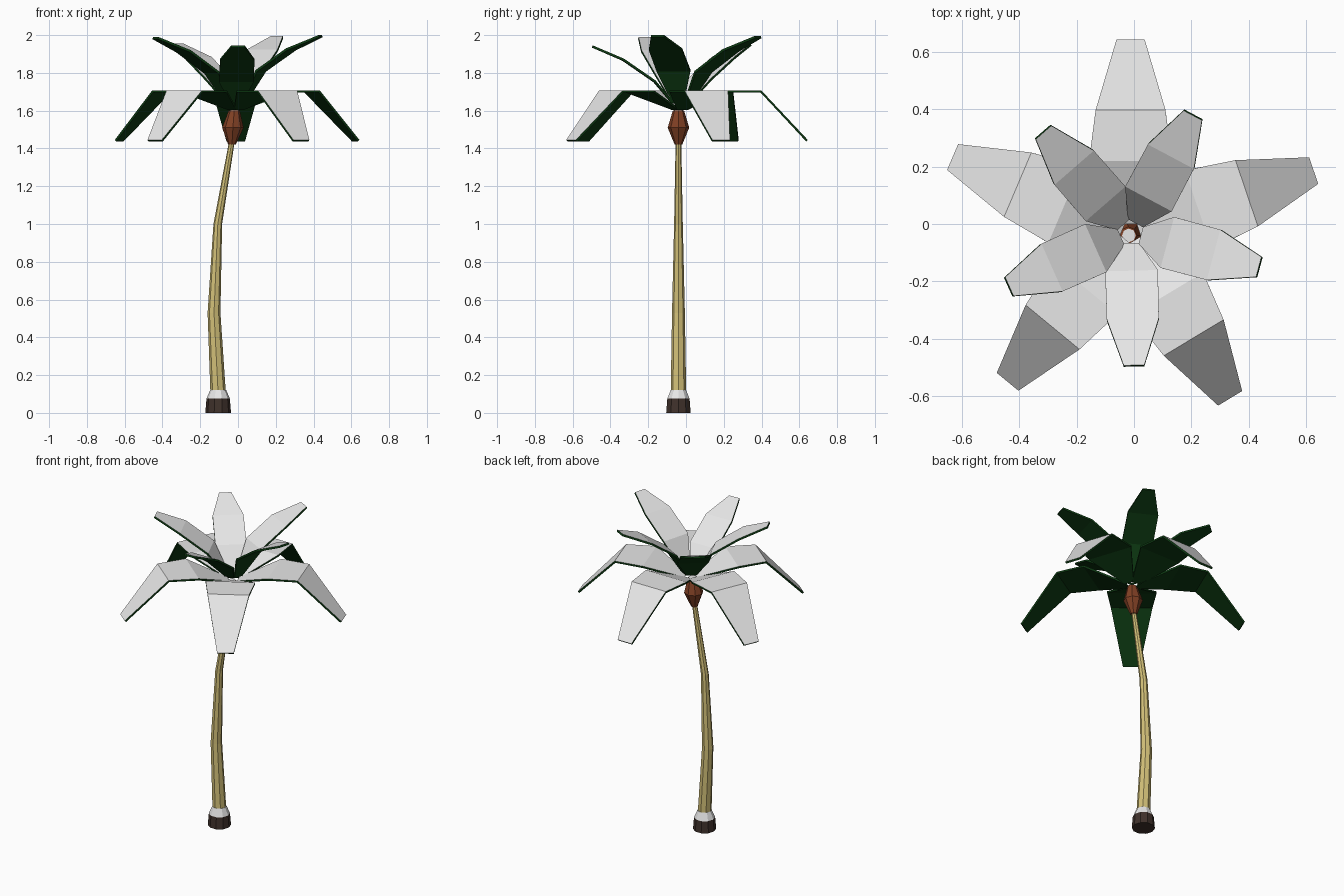
import bpy
import bmesh
from math import cos, sin, radians, tau
from mathutils import Vector

cube = bpy.data.objects.get("Cube")
if cube:
    bpy.data.objects.remove(cube)


def material(name, rgb):
    m = bpy.data.materials.new(name)
    m.use_nodes = True
    m.diffuse_color = (*rgb, 1)
    m.node_tree.nodes["Principled BSDF"].inputs["Base Color"].default_value = (*rgb, 1)
    return m


white = material("white", (0.8, 0.8, 0.8))
green = material("dark green", (0.004, 0.042, 0.006))
straw = material("straw", (0.65, 0.53, 0.19))
rust = material("rust brown", (0.22, 0.052, 0.018))
soil = material("dark brown", (0.05, 0.031, 0.024))


def add_object(name, bm, mats):
    mesh = bpy.data.meshes.new(name)
    bm.to_mesh(mesh)
    bm.free()
    for m in mats:
        mesh.materials.append(m)
    obj = bpy.data.objects.new(name, mesh)
    bpy.context.scene.collection.objects.link(obj)
    return obj


def stacked_rings(name, rings, sides, mats, y=-0.04):
    """Faceted tube through horizontal rings given as (x, z, radius)."""
    bm = bmesh.new()
    loops = []
    for x, z, r in rings:
        loops.append([bm.verts.new((x + r * cos(tau * k / sides),
                                    y + r * sin(tau * k / sides), z))
                      for k in range(sides)])
    for a, b in zip(loops, loops[1:]):
        for k in range(sides):
            n = (k + 1) % sides
            bm.faces.new((a[k], a[n], b[n], b[k]))
    bm.faces.new(loops[0][::-1])
    bm.faces.new(loops[-1])
    return add_object(name, bm, mats)


def leaf(name, angle, sections):
    """Folded leaf through (radius, height, half width); pale above, green below."""
    out = Vector((cos(radians(angle)), sin(radians(angle)), 0))
    side = Vector((-out.y, out.x, 0))
    hub = Vector((-0.012, -0.03, 0))
    bm = bmesh.new()
    rows = []
    for r, z, w in sections:
        mid = hub + out * r + Vector((0, 0, z))
        rows.append((bm.verts.new(mid - side * w), bm.verts.new(mid + side * w)))
    for a, b in zip(rows, rows[1:]):
        bm.faces.new((a[0], b[0], b[1], a[1]))
    obj = add_object(name, bm, (white, green))
    solid = obj.modifiers.new("thickness", 'SOLIDIFY')
    solid.thickness = 0.012
    solid.offset = -1
    solid.material_offset = 1
    solid.material_offset_rim = 1


# Trunk and its foot
stacked_rings("trunk", [(-0.105, 0.1, 0.041), (-0.127, 0.53, 0.034),
                        (-0.107, 1.0, 0.023), (-0.032, 1.44, 0.015)], 8, [straw])
foot = stacked_rings("trunk_foot", [(-0.105, 0, 0.068), (-0.105, 0.075, 0.062),
                                    (-0.105, 0.122, 0.042)], 10, [soil, white])
for f in foot.data.polygons:
    f.material_index = int(f.center.z > 0.08)

# Bud under the crown, with a pale top
bud = stacked_rings("crown_bud", [(-0.032, 1.42, 0.02), (-0.027, 1.51, 0.057),
                                  (-0.02, 1.6, 0.03)], 8, [rust])
stacked_rings("bud_cap", [(-0.018, 1.598, 0.024), (-0.018, 1.604, 0.024)], 8, [white])

# Drooping lower leaves
for i, angle in enumerate((90, 18.7, -59, 230.5, 157)):
    leaf(f"lower_leaf_{i + 1}", angle,
         [(0.03, 1.615, 0.03), (0.25, 1.708, 0.145),
          (0.428, 1.708, 0.122), (0.675, 1.445, 0.049)])

# Rising upper leaves, each with its own tip height
for i, (angle, tip) in enumerate(((-88.5, 1.945), (-15, 2.0), (62, 1.995),
                                  (131, 1.955), (204, 1.99))):
    leaf(f"upper_leaf_{i + 1}", angle,
         [(0.037, 1.645, 0.03), (0.133, tip - 0.185, 0.092),
          (0.3, tip - 0.07, 0.091), (0.463, tip, 0.036)])
